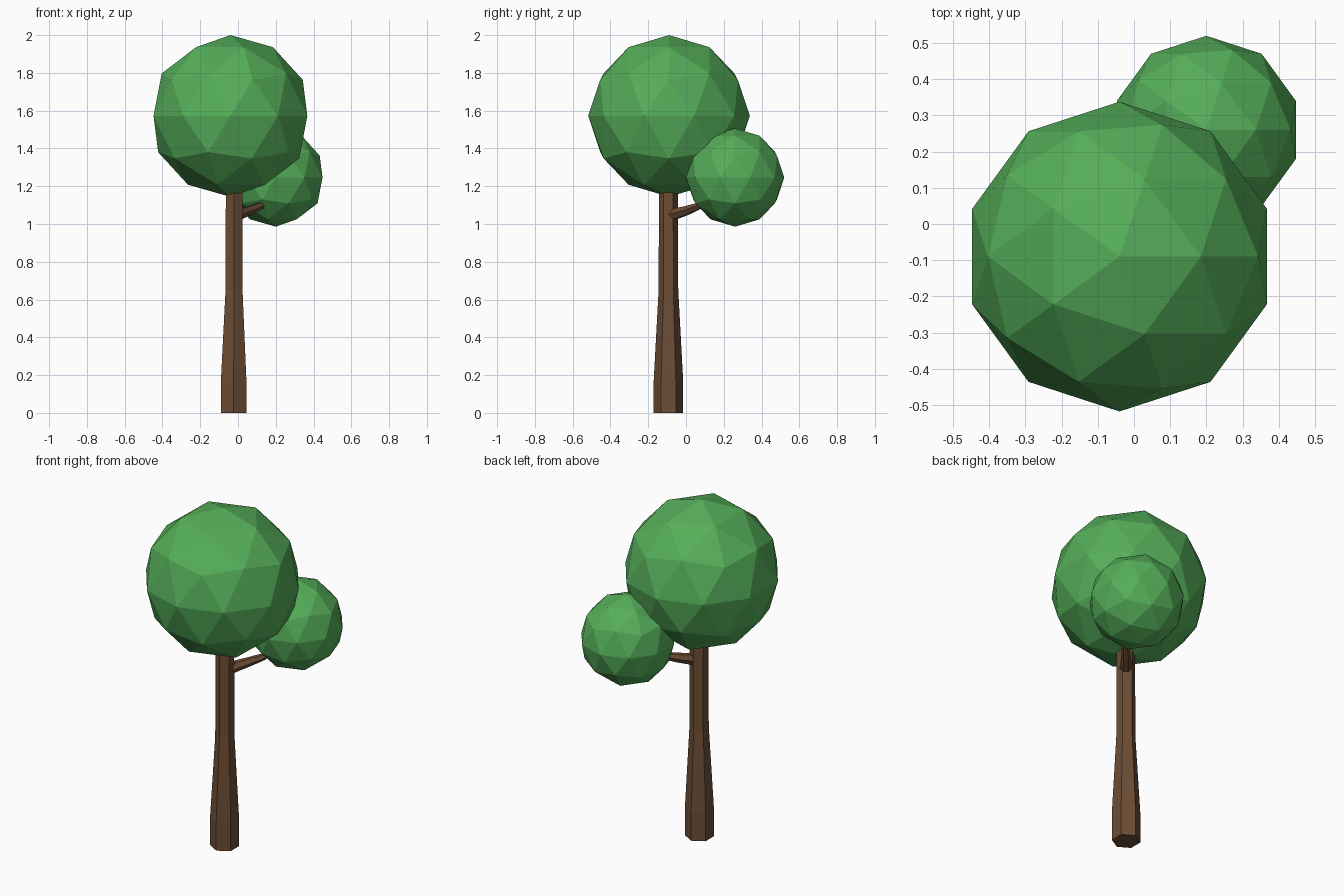
import bpy, bmesh
from math import cos, sin, tau
from mathutils import Vector

if "Cube" in bpy.data.objects:
    bpy.data.objects.remove(bpy.data.objects["Cube"])


def material(name, color):
    m = bpy.data.materials.new(name)
    m.diffuse_color = (*color, 1)
    m.use_nodes = True
    m.node_tree.nodes["Principled BSDF"].inputs["Base Color"].default_value = m.diffuse_color
    return m


bark = material("bark", (0.15, 0.075, 0.036))
leaf = material("leaf", (0.09, 0.42, 0.10))


def hex_tube(name, points, radii):
    """Closed six-sided tube through points, with a radius at each one."""
    pts = [Vector(p) for p in points]
    bm = bmesh.new()
    rings = []
    for i, (p, r) in enumerate(zip(pts, radii)):
        d = (pts[min(i + 1, len(pts) - 1)] - pts[max(i - 1, 0)]).normalized()
        side = d.cross(Vector((0, 0, 1)))
        side = side.normalized() if side.length > 0.1 else Vector((0, 1, 0))
        up = d.cross(side)
        rings.append([bm.verts.new(p + r * (cos(k * tau / 6) * side + sin(k * tau / 6) * up))
                      for k in range(6)])
    for a, b in zip(rings, rings[1:]):
        for k in range(6):
            n = (k + 1) % 6
            bm.faces.new((a[k], a[n], b[n], b[k]))
    bm.faces.new(rings[0][::-1])
    bm.faces.new(rings[-1])
    bmesh.ops.recalc_face_normals(bm, faces=bm.faces)
    me = bpy.data.meshes.new(name)
    bm.to_mesh(me)
    bm.free()
    me.materials.append(bark)
    bpy.context.collection.objects.link(bpy.data.objects.new(name, me))


def crown(name, center, radius):
    bpy.ops.mesh.primitive_ico_sphere_add(subdivisions=2, radius=radius, location=center)
    ob = bpy.context.object
    ob.name = name
    ob.data.materials.append(leaf)


# Trunk: straight foot, taper, straight upper stem
hex_tube("trunk",
         [(-0.023, -0.093, 0), (-0.023, -0.093, 0.17), (-0.021, -0.093, 0.65), (-0.021, -0.093, 1.28)],
         [0.078, 0.078, 0.052, 0.05])

# Branch bending up into the small crown
hex_tube("branch",
         [(-0.01, -0.08, 1.048), (0.06, 0.005, 1.072), (0.12, 0.07, 1.097), (0.17, 0.17, 1.18)],
         [0.034, 0.026, 0.02, 0.018])

# Foliage
crown("large_crown", (-0.04, -0.09, 1.572), 0.428)
crown("small_crown", (0.20, 0.26, 1.246), 0.26)
